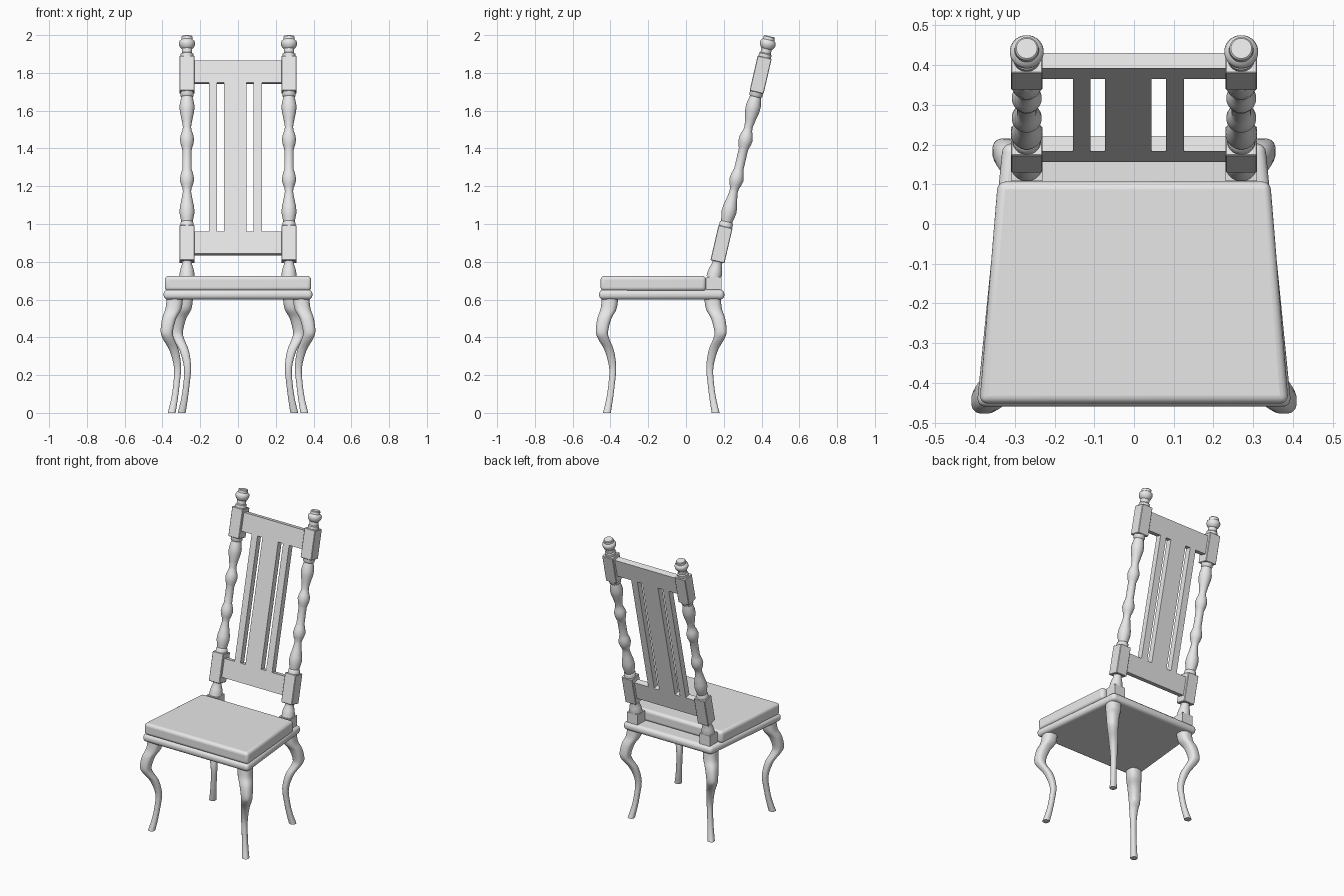
import bpy, bmesh, math
from mathutils import Matrix, Vector

cube = bpy.data.objects.get("Cube")
if cube:
    bpy.data.objects.remove(cube, do_unlink=True)

grey = bpy.data.materials.new("light grey")
grey.use_nodes = True
grey.diffuse_color = (0.8, 0.8, 0.8, 1)
grey.node_tree.nodes["Principled BSDF"].inputs["Base Color"].default_value = (0.8, 0.8, 0.8, 1)

# Leaning frame shared by every part of the chair back
LEAN = math.radians(13)
BASE_Z = 0.72
BACK = Matrix.Translation((0, 0.148, BASE_Z)) @ Matrix.Rotation(-LEAN, 4, "X")


def along(z):
    """Distance along the leaning axis for a height z."""
    return (z - BASE_Z) / math.cos(LEAN)


def finish(name, bm, matrix=Matrix(), bevel=0, segments=1, smooth=None):
    bmesh.ops.recalc_face_normals(bm, faces=bm.faces)
    mesh = bpy.data.meshes.new(name)
    bm.to_mesh(mesh)
    bm.free()
    mesh.materials.append(grey)
    obj = bpy.data.objects.new(name, mesh)
    bpy.context.collection.objects.link(obj)
    obj.matrix_world = matrix
    if bevel:
        mod = obj.modifiers.new("rounded edges", "BEVEL")
        mod.width, mod.segments = bevel, segments
    if smooth:
        bpy.ops.object.select_all(action="DESELECT")
        obj.select_set(True)
        bpy.context.view_layer.objects.active = obj
        bpy.ops.object.shade_smooth_by_angle(angle=math.radians(smooth))
    return obj


def box(name, lo, hi, matrix=Matrix(), bevel=0):
    bm = bmesh.new()
    bmesh.ops.create_cube(bm, size=1)
    lo, hi = Vector(lo), Vector(hi)
    for v in bm.verts:
        v.co = (lo + hi) / 2 + v.co * (hi - lo)
    return finish(name, bm, matrix, bevel)


def loft(name, rings, sides, matrix=Matrix(), power=1.0, smooth=40):
    """Skin horizontal rings (x, y, z, radius); power under 1 squares them off."""
    bm = bmesh.new()
    loops = []
    for x, y, z, r in rings:
        loop = []
        for i in range(sides):
            a = math.tau * (i + 0.5) / sides
            c, s = math.cos(a), math.sin(a)
            loop.append(bm.verts.new((x + r * math.copysign(abs(c) ** power, c),
                                      y + r * math.copysign(abs(s) ** power, s), z)))
        loops.append(loop)
    for a, b in zip(loops, loops[1:]):
        for i in range(sides):
            j = (i + 1) % sides
            bm.faces.new((a[i], a[j], b[j], b[i]))
    bm.faces.new(loops[0])
    bm.faces.new(loops[-1])
    return finish(name, bm, matrix, smooth=smooth)


def curve_through(points, steps=4):
    """Catmull-Rom interpolation of a list of tuples."""
    p = [Vector(q) for q in [points[0], *points, points[-1]]]
    out = []
    for a, b, c, d in zip(p, p[1:], p[2:], p[3:]):
        for k in range(steps):
            t = k / steps
            out.append(0.5 * (2 * b + (c - a) * t + (2 * a - 5 * b + 4 * c - d) * t * t
                              + (3 * b - a - 3 * c + d) * t ** 3))
    return out + [p[-1]]


def slab(name, front, back, z0, z1, bevel, segments):
    """Tapered seat slab; front and back are (half width, y)."""
    bm = bmesh.new()
    (fw, fy), (bw, by) = front, back
    face = bm.faces.new([bm.verts.new(c) for c in
                         ((-fw, fy, z0), (fw, fy, z0), (bw, by, z0), (-bw, by, z0))])
    top = bmesh.ops.extrude_face_region(bm, geom=[face])["geom"]
    for v in top:
        if isinstance(v, bmesh.types.BMVert):
            v.co.z = z1
    return finish(name, bm, bevel=bevel, segments=segments, smooth=40)


# Seat
slab("seat_frame", (0.396, -0.46), (0.33, 0.203), 0.60, 0.652, 0.022, 4)
slab("seat_cushion", (0.389, -0.452), (0.343, 0.107), 0.645, 0.725, 0.02, 4)

# Cabriole legs: height, outward diagonal offset, half width
LEG = [(0.61, 0.014, 0.044), (0.55, 0.022, 0.043), (0.50, 0.044, 0.038), (0.43, 0.057, 0.033),
       (0.39, 0.047, 0.030), (0.33, 0.018, 0.025), (0.24, 0.0, 0.019), (0.15, 0.006, 0.017),
       (0.07, 0.017, 0.018), (0.0, 0.031, 0.021)]
for side, sx in (("left", 1), ("right", -1)):
    for end, x, y, sy in (("front", 0.32, -0.388, -1), ("back", 0.267, 0.126, 1)):
        rings = [(sx * (x + o), y + sy * o, z, r) for z, o, r in curve_through(LEG)]
        loft(f"{end}_{side}_leg", rings, 16, power=0.75)

# Turned post sections: height, radius
FOOT = [(0.715, 0.04), (0.74, 0.039), (0.76, 0.035), (0.785, 0.027), (0.80, 0.027), (0.81, 0.034)]
SPINDLE_HALF = [(0.98, 0.036), (1.005, 0.036), (1.012, 0.03), (1.03, 0.034), (1.06, 0.04),
                (1.09, 0.038), (1.13, 0.029), (1.17, 0.022), (1.19, 0.024), (1.21, 0.032),
                (1.235, 0.038), (1.26, 0.034), (1.28, 0.028), (1.29, 0.025)]
MIDDLE = 1.3425
SPINDLE = SPINDLE_HALF + [(2 * MIDDLE - z, r) for z, r in reversed(SPINDLE_HALF)]
FINIAL = [(1.87, 0.034), (1.90, 0.034), (1.905, 0.028), (1.927, 0.028), (1.932, 0.034),
          (1.945, 0.041), (1.957, 0.043), (1.968, 0.04), (1.975, 0.031), (1.982, 0.03),
          (1.99, 0.03), (1.994, 0.026)]
POST_X = 0.27

for side, sx in (("left", 1), ("right", -1)):
    x = sx * POST_X
    box(f"{side}_post_base", (x - 0.04, 0.108, 0.64), (x + 0.04, 0.187, BASE_Z))
    for part, profile in (("foot", FOOT), ("spindle", SPINDLE), ("finial", FINIAL)):
        loft(f"{side}_post_{part}", [(x, 0, along(z), r) for z, r in profile], 24, BACK)
    for part, z in (("lower", 0.893), ("upper", 1.79)):
        t = along(z)
        box(f"{side}_{part}_post_block", (x - 0.04, -0.038, t - 0.095),
            (x + 0.04, 0.038, t + 0.095), BACK, 0.003)

# Back rails and slats
HALF = 0.02
LOW, HIGH = along(0.8975), along(1.803)
for part, t in (("lower", LOW), ("upper", HIGH)):
    box(f"{part}_back_rail", (-0.24, -HALF, t - 0.06), (0.24, HALF, t + 0.06), BACK)
for part, x0, x1 in (("right", -0.154, -0.11), ("centre", -0.073, 0.044), ("left", 0.081, 0.126)):
    box(f"{part}_back_slat", (x0, -HALF, LOW + 0.06), (x1, HALF, HIGH - 0.06), BACK)
